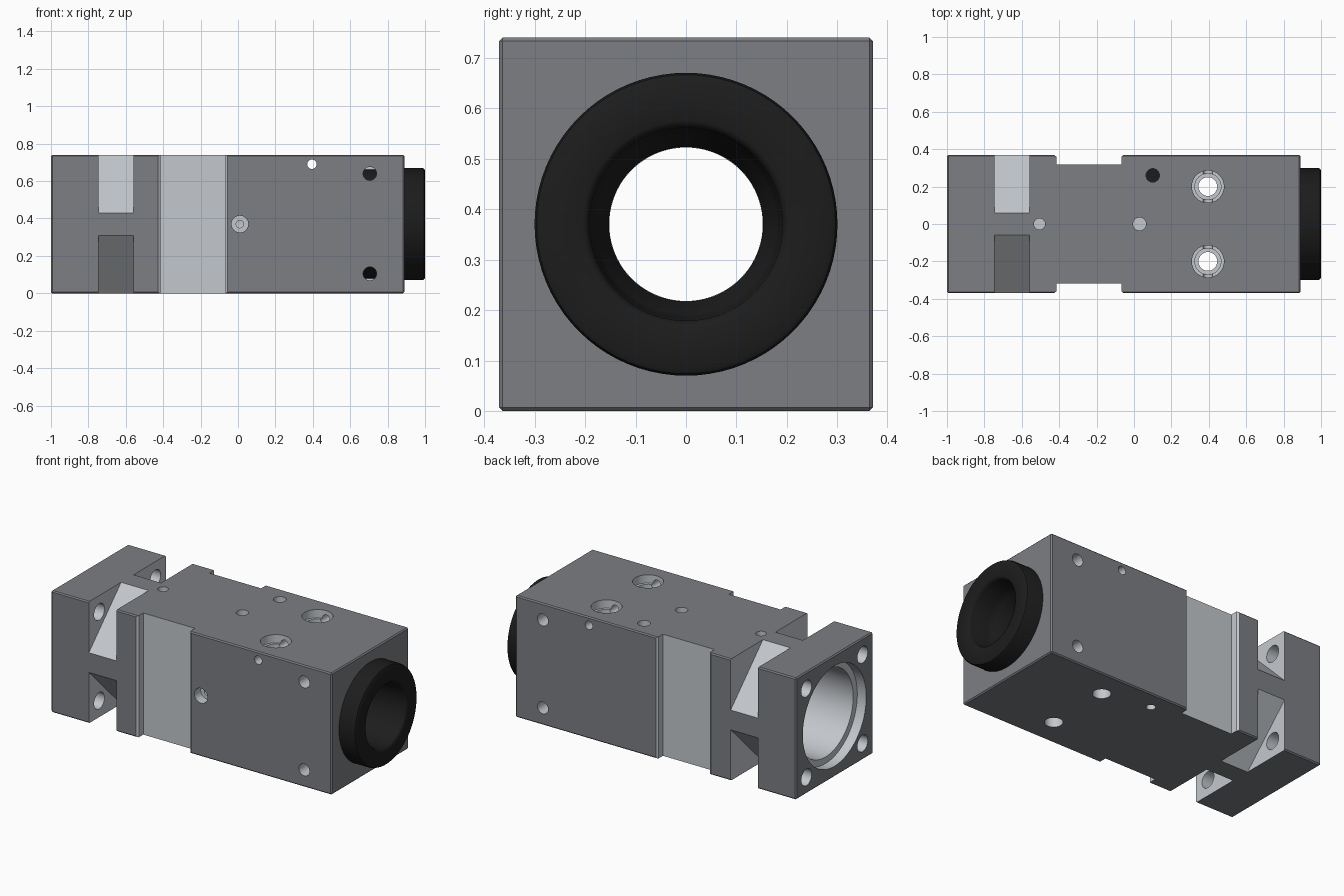
import bpy, bmesh, math
from mathutils import Vector

if "Cube" in bpy.data.objects:
    bpy.data.objects.remove(bpy.data.objects["Cube"])

CZ = 0.37  # height of the bore axis


def material(name, rgb):
    m = bpy.data.materials.new(name)
    m.diffuse_color = (*rgb, 1)
    m.use_nodes = True
    m.node_tree.nodes["Principled BSDF"].inputs["Base Color"].default_value = m.diffuse_color
    return m


DARK = material("dark_grey", (0.2, 0.21, 0.23))
LIGHT = material("machined_grey", (0.55, 0.58, 0.61))
BLACK = material("black", (0.012, 0.012, 0.012))


def finish(bm, name, mat):
    bmesh.ops.recalc_face_normals(bm, faces=bm.faces)
    me = bpy.data.meshes.new(name)
    bm.to_mesh(me)
    bm.free()
    ob = bpy.data.objects.new(name, me)
    bpy.context.collection.objects.link(ob)
    me.materials.append(mat)
    return ob


def lathe(name, origin, axis, profile, mat=LIGHT, n=40, closed=False):
    """Spin (distance along axis, radius) points around an axis."""
    bm = bmesh.new()
    rot = Vector(axis).to_track_quat('Z', 'Y')
    rings = []
    for d, r in profile:
        rings.append([bm.verts.new(Vector(origin) + rot @ Vector(
            (r * math.cos(math.tau * i / n), r * math.sin(math.tau * i / n), d))) for i in range(n)])
    pairs = list(zip(rings, rings[1:]))
    if closed:
        pairs.append((rings[-1], rings[0]))
    else:
        bm.faces.new(rings[0])
        bm.faces.new(rings[-1])
    for a, b in pairs:
        for i in range(n):
            j = (i + 1) % n
            bm.faces.new((a[i], a[j], b[j], b[i]))
    return finish(bm, name, mat)


def prism(name, points, offset, mat=LIGHT):
    """Extrude a polygon of 3D points by an offset vector."""
    bm = bmesh.new()
    face = bm.faces.new([bm.verts.new(p) for p in points])
    ext = bmesh.ops.extrude_face_region(bm, geom=[face])
    bmesh.ops.translate(bm, vec=offset, verts=[v for v in ext["geom"] if isinstance(v, bmesh.types.BMVert)])
    return finish(bm, name, mat)


def activate(ob):
    bpy.ops.object.select_all(action='DESELECT')
    ob.select_set(True)
    bpy.context.view_layer.objects.active = ob


def cut(target, cutter):
    activate(target)
    m = target.modifiers.new("cut", 'BOOLEAN')
    m.operation, m.solver, m.object = 'DIFFERENCE', 'EXACT', cutter
    m.material_mode = 'TRANSFER'
    bpy.ops.object.modifier_apply(modifier=m.name)
    bpy.data.objects.remove(cutter)


def drill(origin, axis, *steps):
    """Stepped hole: each step is (radius, depth it reaches)."""
    prof, d = [], -0.03
    for r, depth in steps:
        prof += [(d, r), (depth, r)]
        d = depth
    cut(body, lathe("drill", origin, axis, prof, n=32))


# main block with chamfered edges
body = prism("body", [(-1, -.37, 0), (.89, -.37, 0), (.89, .37, 0), (-1, .37, 0)], (0, 0, .74), DARK)
activate(body)
bev = body.modifiers.new("chamfer", 'BEVEL')
bev.width, bev.segments = 0.007, 1
bpy.ops.object.modifier_apply(modifier=bev.name)

# shallow recess on both long sides, with chamfered shoulders
for s in (-1, 1):
    pts = [(-.43, .39), (-.43, .372), (-.415, .36), (-.415, .318), (-.067, .318),
           (-.067, .36), (-.055, .372), (-.055, .39)]
    cut(body, prism("recess", [(x, s * y, -.1) for x, y in pts], (0, 0, .94)))

# diagonal corner pockets behind the mounting flange, and the flange bolt holes
for sy in (-1, 1):
    for sz in (-1, 1):
        tri = [(.055, .375), (.375, .055), (.5, .055), (.5, .5), (.055, .5)]
        cut(body, prism("pocket", [(-.745, sy * y, CZ + sz * z) for y, z in tri], (.185, 0, 0)))
        drill((-1, sy * .27, CZ + sz * .27), (1, 0, 0), (.05, .3))

# stepped main bore
cut(body, lathe("bore", (0, 0, CZ), (1, 0, 0), [
    (-1.03, .305), (-.94, .305), (-.94, .265), (-.1, .265), (-.1, .152),
    (.6, .152), (.6, .29), (.92, .29)], n=80))

# top holes: two counterbored through holes, two pin holes, one tapped hole
for y in (-.2, .2):
    drill((.395, y, .74), (0, 0, -1), (.086, .05), (.07, .1), (.05, .8))
drill((-.505, 0, .74), (0, 0, -1), (.03, .07))
drill((.03, 0, .74), (0, 0, -1), (.035, .1))
drill((.1, .26, .74), (0, 0, -1), (.036, .37), (.026, .8))

# side holes: cross hole, front port, tapped holes reaching the sleeve
drill((.395, -.37, .69), (0, 1, 0), (.025, .8))
drill((.01, -.37, .37), (0, 1, 0), (.045, .06), (.02, .3))
for s in (-1, 1):
    for z in (.105, .64):
        drill((.705, s * .37, z), (0, -s, 0), (.036, .3))

activate(body)
bpy.ops.object.shade_smooth_by_angle(angle=math.radians(30))

# black plug inside the tapped top hole
lathe("plug", (.1, .26, .34), (0, 0, 1), [(0, .04), (.04, .04)], BLACK, 24)

# black sleeve ending in a rounded collar
sleeve = lathe("sleeve", (0, 0, CZ), (1, 0, 0), [
    (.59, .153), (.59, .3), (.985, .3), (.995, .296), (1, .287), (1, .205), (.996, .197),
    (.985, .191), (.88, .186), (.84, .178), (.8, .153)], BLACK, 80, True)
activate(sleeve)
bpy.ops.object.shade_smooth_by_angle(angle=math.radians(35))
